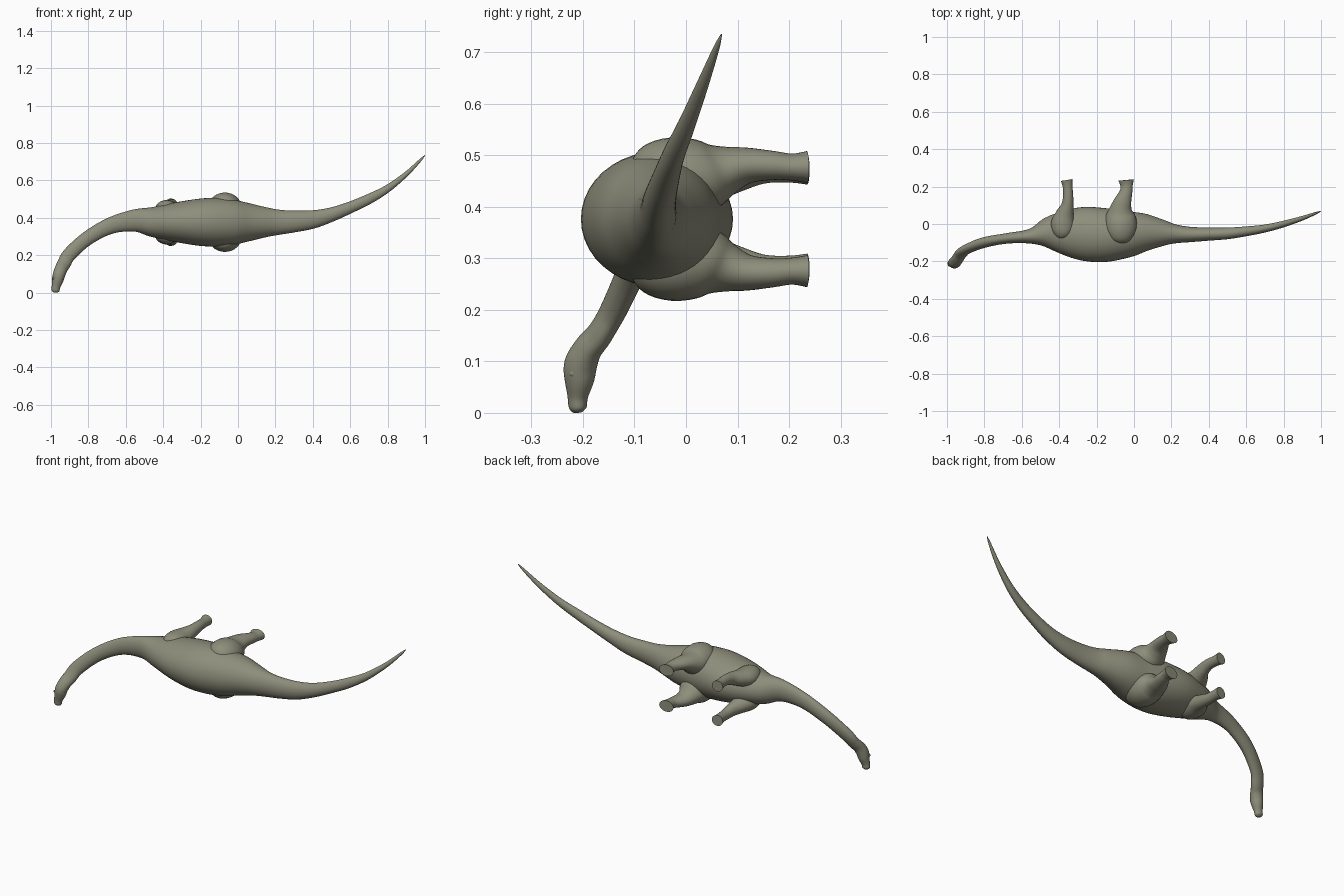
import bpy, bmesh, math
from mathutils import Vector

MID = 0.376  # symmetry height of the body, which lies on its side


def spline(pts, steps):
    """Catmull-Rom sampling of (x, y, z, half-size a, half-size b) stations."""
    out = []
    n = len(pts)
    for i in range(n - 1):
        p0, p1, p2, p3 = (pts[max(0, min(n - 1, i + k))] for k in (-1, 0, 1, 2))
        for s in range(steps):
            t = s / steps
            out.append([0.5 * (2 * b + (c - a) * t + (2 * a - 5 * b + 4 * c - d) * t * t
                               + (3 * b - a - 3 * c + d) * t ** 3)
                        for a, b, c, d in zip(p0, p1, p2, p3)])
    out.append(list(pts[-1]))
    return out


def tube(name, pts, up, steps=5, sides=32):
    """Skin elliptical rings along a path; a is measured along up, b across it."""
    st = spline(pts, steps)
    pos = [Vector(s[:3]) for s in st]
    bm = bmesh.new()
    rings = []
    for i, s in enumerate(st):
        tan = (pos[min(i + 1, len(pos) - 1)] - pos[max(i - 1, 0)]).normalized()
        u = (up - tan * up.dot(tan)).normalized()
        v = tan.cross(u)
        rings.append([bm.verts.new(pos[i] + u * s[3] * math.cos(a) + v * s[4] * math.sin(a))
                      for a in (2 * math.pi * k / sides for k in range(sides))])
    for r, q in zip(rings, rings[1:]):
        for k in range(sides):
            j = (k + 1) % sides
            bm.faces.new((r[k], r[j], q[j], q[k]))
    bm.faces.new(rings[0])
    bm.faces.new(rings[-1])
    bmesh.ops.recalc_face_normals(bm, faces=bm.faces)
    finish(name, bm)


def finish(name, bm):
    mesh = bpy.data.meshes.new(name)
    bm.to_mesh(mesh)
    bm.free()
    ob = bpy.data.objects.new(name, mesh)
    bpy.context.collection.objects.link(ob)
    ob.data.materials.append(skin)
    bpy.ops.object.select_all(action='DESELECT')
    ob.select_set(True)
    bpy.context.view_layer.objects.active = ob
    bpy.ops.object.shade_smooth_by_angle(angle=math.radians(45))
    return ob


skin = bpy.data.materials.new("skin")
skin.diffuse_color = (0.27, 0.27, 0.2, 1)

# Head, neck, torso and tail in one tapering skin
body = [
    (-.977, -.209, .001, .008, .010), (-.976, -.210, .010, .017, .021),
    (-.973, -.210, .032, .020, .023), (-.964, -.207, .065, .029, .030),
    (-.957, -.204, .095, .032, .033), (-.946, -.190, .125, .028, .034),
    (-.930, -.166, .155, .025, .036), (-.900, -.138, .205, .025, .037),
    (-.805, -.100, .290, .028, .038), (-.680, -.077, .358, .028, .044),
    (-.550, -.065, .385, .041, .060), (-.445, -.047, .377, .092, .083),
    (-.300, -.050, MID, .139, .112), (-.170, -.059, MID, .145, .129),
    (-.050, -.056, MID, .127, .125), (.050, -.046, MID, .104, .104),
    (.150, -.048, MID, .072, .080), (.220, -.053, .376, .051, .067),
    (.300, -.056, .380, .041, .058), (.400, -.054, .391, .035, .049),
    (.500, -.050, .417, .031, .038), (.600, -.039, .455, .026, .031),
    (.700, -.024, .500, .021, .027), (.800, .000, .556, .017, .020),
    (.900, .031, .634, .012, .013), (.975, .059, .708, .006, .007),
    (1.000, .069, .735, .001, .001),
]
tube("body", body, Vector((0, -1, 0)), sides=40)

# Legs: stations for one side, mirrored to the other
hind = [
    (-.075, -.110, .440, .010, .010), (-.073, -.098, .442, .045, .045),
    (-.071, -.070, .447, .073, .072), (-.070, -.020, .455, .089, .080),
    (-.072, .040, .460, .080, .068), (-.070, .080, .471, .060, .048),
    (-.060, .120, .480, .047, .035), (-.043, .170, .480, .034, .028),
    (-.040, .205, .477, .033, .026), (-.042, .235, .477, .042, .031),
]
front = [
    (-.375, -.080, .430, .008, .008), (-.377, -.070, .433, .035, .032),
    (-.380, -.040, .440, .057, .050), (-.380, .005, .444, .063, .051),
    (-.370, .050, .452, .050, .043), (-.356, .100, .464, .033, .035),
    (-.352, .150, .473, .027, .028), (-.355, .200, .473, .026, .026),
    (-.360, .235, .473, .031, .030),
]
for side, label in ((1, "upper"), (-1, "lower")):
    for name, pts in (("hind_leg", hind), ("front_leg", front)):
        path = [(x, y, MID + side * (z - MID), a, b) for x, y, z, a, b in pts]
        tube(f"{name}_{label}", path, Vector((1, 0, 0)), steps=4)

# Eyes and brow bumps on both sides of the head
for sx, label in ((1, "inner"), (-1, "outer")):
    bm = bmesh.new()
    bmesh.ops.create_uvsphere(bm, u_segments=16, v_segments=10, radius=.008)
    for v in bm.verts:
        v.co += Vector((-.963 + sx * .024, -.219, .077))
    finish(f"eye_{label}", bm)
